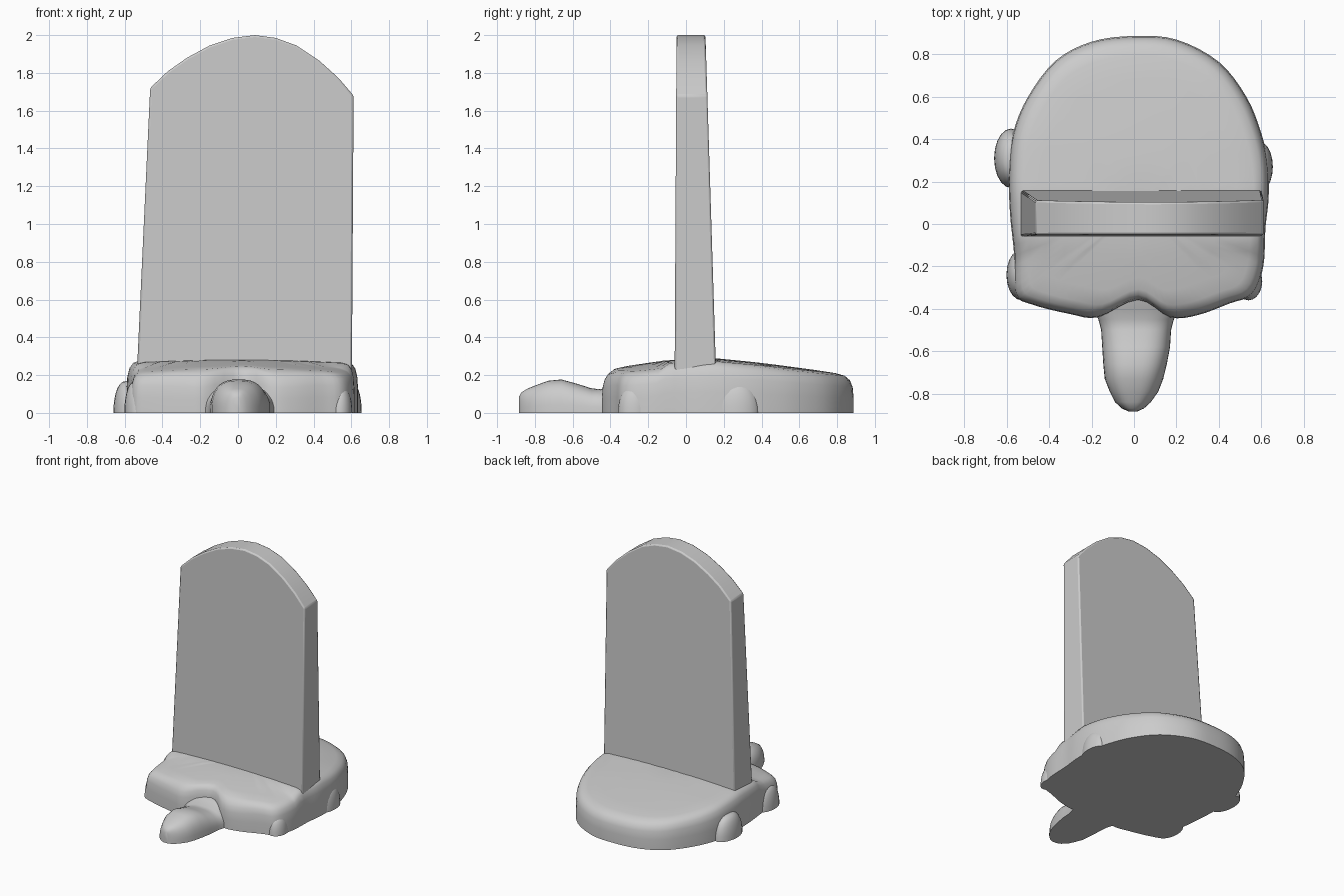
import bpy, bmesh, math
from mathutils import Vector

if "Cube" in bpy.data.objects:
    bpy.data.objects.remove(bpy.data.objects["Cube"])


def make_object(name, bm, angle=40):
    bmesh.ops.recalc_face_normals(bm, faces=bm.faces)
    mesh = bpy.data.meshes.new(name)
    bm.to_mesh(mesh)
    bm.free()
    ob = bpy.data.objects.new(name, mesh)
    bpy.context.collection.objects.link(ob)
    bpy.ops.object.select_all(action='DESELECT')
    ob.select_set(True)
    bpy.context.view_layer.objects.active = ob
    bpy.ops.object.shade_smooth_by_angle(angle=math.radians(angle))
    return ob


def loft(name, rings, angle=40):
    """Skin a list of closed rings with equal point counts and cap the ends."""
    bm = bmesh.new()
    rows = [[bm.verts.new(p) for p in ring] for ring in rings]
    n = len(rows[0])
    for a, b in zip(rows, rows[1:]):
        for i in range(n):
            j = (i + 1) % n
            bm.faces.new((a[i], a[j], b[j], b[i]))
    bm.faces.new(rows[0])
    bm.faces.new(rows[-1])
    return make_object(name, bm, angle)


def smooth_loop(pts, steps=4):
    """Closed Catmull-Rom curve through 2D points."""
    p = [Vector(q) for q in pts]
    n, out = len(p), []
    for i in range(n):
        a, b, c, d = (p[(i + k) % n] for k in (-1, 0, 1, 2))
        for s in range(steps):
            t = s / steps
            out.append(0.5 * (2 * b + (c - a) * t + (2 * a - 5 * b + 4 * c - d) * t * t
                              + (3 * b - a - 3 * c + d) * t ** 3))
    return out


def interp(table, v):
    for (a, za), (b, zb) in zip(table, table[1:]):
        if v <= b:
            return za + (zb - za) * max(0, (v - a) / (b - a))
    return table[-1][1]


# Tortoise shell base: outline swept up to a height profile along y
outline = smooth_loop([
    (0, .887), (.2, .87), (.4, .765), (.53, .6), (.6, .43), (.632, .28), (.635, .12),
    (.62, -.02), (.61, -.2), (.56, -.33), (.45, -.375), (.3, -.43), (.17, -.44),
    (.02, -.36), (-.17, -.44), (-.3, -.425), (-.48, -.38), (-.56, -.33), (-.565, -.15),
    (-.585, .05), (-.59, .25), (-.57, .43), (-.5, .6), (-.37, .77), (-.2, .86)])
profile = [(-.44, .2), (-.38, .235), (-.3, .25), (-.11, .278), (.15, .29), (.4, .265), (.7, .225), (.89, .195)]


def shell_height(x, y):
    drop = .13 if y < -.12 else .05
    return interp(profile, y) - drop * x * x


centre = Vector((.03, .08))
shell_rings = []
for scale, lift in [(1, 0), (1, .4), (.993, .7), (.975, .87), (.94, .97), (.88, 1),
                    (.75, 1), (.6, 1), (.45, 1), (.3, 1), (.12, 1)]:
    ring = []
    for p in outline:
        q = centre + (p - centre) * scale
        ring.append((q.x, q.y, shell_height(q.x, q.y) * lift))
    shell_rings.append(ring)
loft("tortoise_shell_base", shell_rings, 50)

# Head and neck: flat-bottomed domed sections along y
head_rings = []
for y, cx, w, h in [(-.3, .01, .2, .17), (-.4, .01, .2, .15), (-.45, .01, .178, .125),
                    (-.5, .01, .165, .13), (-.58, .01, .16, .155), (-.66, .005, .15, .177),
                    (-.73, 0, .138, .17), (-.79, 0, .115, .148), (-.84, -.005, .085, .128),
                    (-.87, -.005, .052, .11), (-.885, -.005, .02, .085)]:
    ring = []
    for i in range(21):
        a = math.pi * i / 20
        c, s = math.cos(a), math.sin(a)
        ring.append((cx + w * math.copysign(abs(c) ** .75, c), y, h * max(s, 0) ** .75))
    head_rings.append(ring)
loft("head", head_rings, 50)

# Feet: half-rounded lumps at the edge of the shell
for name, x, y, rx, ry, h in [("left_hind_foot", -.58, .31, .08, .14, .17),
                              ("left_front_foot", -.53, -.24, .072, .12, .17),
                              ("right_hind_foot", .59, .27, .065, .12, .16),
                              ("right_front_foot", .54, -.27, .065, .09, .14)]:
    rings = []
    for k in range(8):
        t = math.pi / 2 * k / 7.3
        r = math.cos(t) ** .7
        rings.append([(x + rx * r * math.cos(math.tau * i / 20),
                       y + ry * r * math.sin(math.tau * i / 20), h * math.sin(t)) for i in range(20)])
    loft(name, rings, 50)

# Stone slab: arched front outline, thicker towards the foot
arch = [(.612, 1.68), (.53, 1.775), (.43, 1.865), (.31, 1.945), (.2, 1.985), (.09, 2.0),
        (-.03, 1.985), (-.15, 1.945), (-.27, 1.88), (-.37, 1.81), (-.465, 1.72)]
slab_outline = [(-.535, .22), (.603, .22)] + arch
front = [(x, -.06 + .01 * (z - .25) / 1.75, z) for x, z in slab_outline]
back = [(x, .158 - .055 * (z - .25) / 1.75, z) for x, z in slab_outline]
slab = loft("stone_slab", [front, back], 30)
bevel = slab.modifiers.new("soft_edges", 'BEVEL')
bevel.width = .01
bevel.segments = 2
bevel.limit_method = 'ANGLE'
bevel.angle_limit = math.radians(30)
